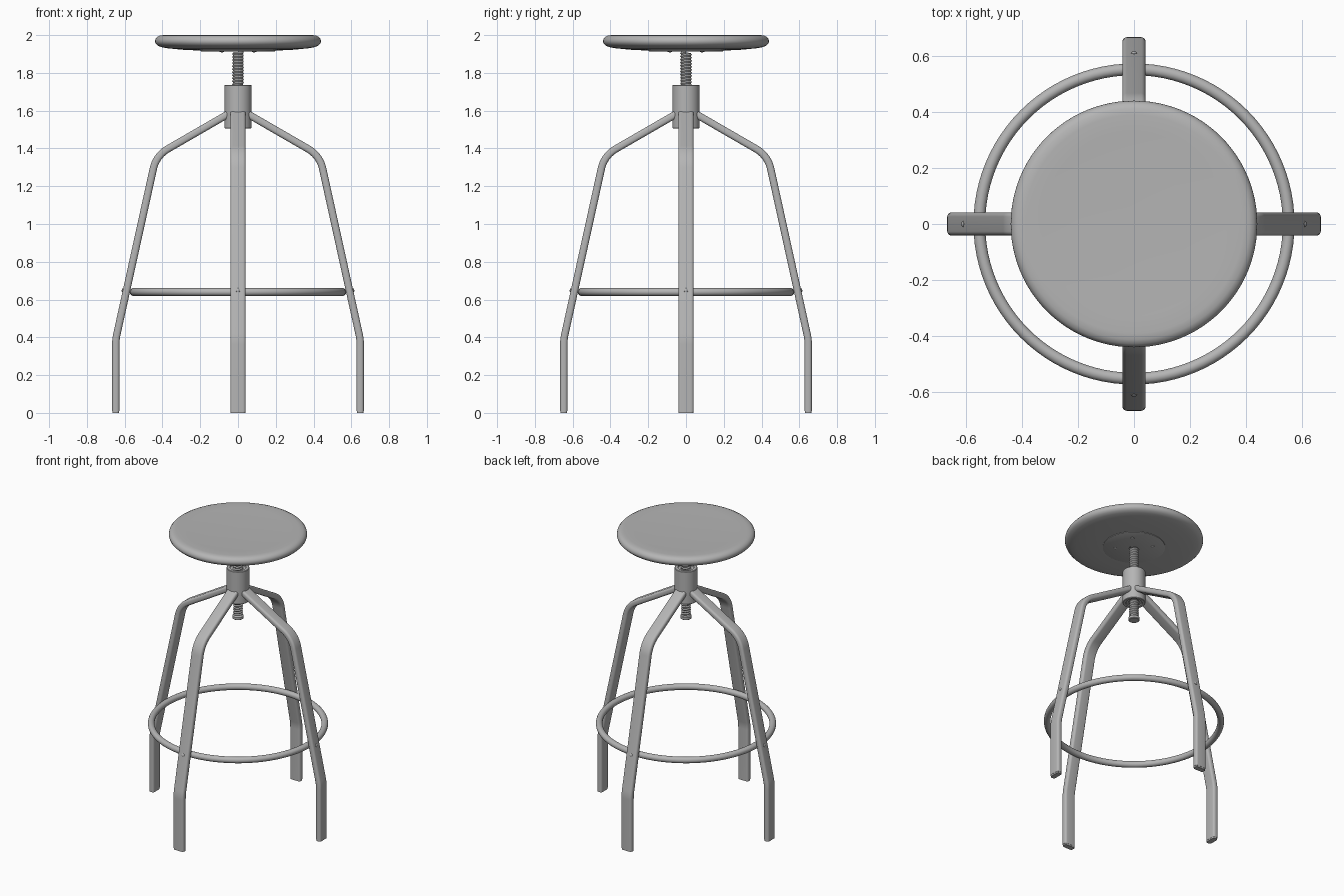
import bpy, bmesh, math
from mathutils import Vector, Matrix

if "Cube" in bpy.data.objects:
    bpy.data.objects.remove(bpy.data.objects["Cube"])

TAU = 2 * math.pi

# Dark grey metal for every part
metal = bpy.data.materials.new("dark_grey")
metal.diffuse_color = (0.46, 0.46, 0.46, 1)
metal.use_nodes = True
metal.node_tree.nodes["Principled BSDF"].inputs["Base Color"].default_value = metal.diffuse_color


def make_object(name, verts, faces, matrix=None, angle=35):
    mesh = bpy.data.meshes.new(name)
    bm = bmesh.new()
    vs = [bm.verts.new(v) for v in verts]
    for f in faces:
        bm.faces.new([vs[i] for i in f])
    bmesh.ops.recalc_face_normals(bm, faces=bm.faces)
    if matrix:
        bm.transform(matrix)
    bm.to_mesh(mesh)
    bm.free()
    mesh.materials.append(metal)
    ob = bpy.data.objects.new(name, mesh)
    bpy.context.collection.objects.link(ob)
    bpy.ops.object.select_all(action='DESELECT')
    ob.select_set(True)
    bpy.context.view_layer.objects.active = ob
    bpy.ops.object.shade_smooth_by_angle(angle=math.radians(angle))
    return ob


def lathe(name, profile, seg=64, closed=False, matrix=None, angle=35):
    """Revolve (r, z) points about z; open profiles get end caps."""
    n = len(profile)
    verts = [(r * math.cos(TAU * i / seg), r * math.sin(TAU * i / seg), z)
             for r, z in profile for i in range(seg)]
    faces = [(k * seg + i, k * seg + (i + 1) % seg,
              (k + 1) % n * seg + (i + 1) % seg, (k + 1) % n * seg + i)
             for k in range(n if closed else n - 1) for i in range(seg)]
    if not closed:
        faces += [tuple(range(seg)), tuple(range((n - 1) * seg, n * seg))]
    return make_object(name, verts, faces, matrix, angle)


def fillet(points, radii, steps=12):
    """Round the inner corners of a 2D polyline."""
    pts = [Vector(p) for p in points]
    out = [pts[0]]
    for i, rad in enumerate(radii, 1):
        a = (pts[i - 1] - pts[i]).normalized()
        b = (pts[i + 1] - pts[i]).normalized()
        half = a.angle(b) / 2
        t = rad / math.tan(half)
        c = pts[i] + (a + b).normalized() * rad / math.sin(half)
        p0, p1 = pts[i] + a * t - c, pts[i] + b * t - c
        for s in range(steps + 1):
            d = p0.lerp(p1, s / steps)
            out.append(c + d.normalized() * rad)
    return out + [pts[-1]]


def rounded_rect(w, h, r, steps=5):
    pts = []
    for q, (sx, sy) in enumerate(((1, 1), (-1, 1), (-1, -1), (1, -1))):
        for s in range(steps + 1):
            a = math.pi / 2 * (q + s / steps)
            pts.append((sx * (w / 2 - r) + r * math.cos(a),
                        sy * (h / 2 - r) + r * math.sin(a)))
    return pts


def sweep(name, path, section, matrix):
    """Sweep a section along a path lying in the xz plane."""
    verts, m, n = [], len(section), len(path)
    for i, p in enumerate(path):
        t = (path[min(i + 1, n - 1)] - path[max(i - 1, 0)]).normalized()
        for u, v in section:
            verts.append((p.x - t.y * v, u, p.y + t.x * v))
    faces = [(i * m + j, i * m + (j + 1) % m,
              (i + 1) * m + (j + 1) % m, (i + 1) * m + j)
             for i in range(n - 1) for j in range(m)]
    faces += [tuple(range(m)), tuple(range((n - 1) * m, n * m))]
    return make_object(name, verts, faces, matrix)


# Seat: round disc with soft rim and gently curved underside
lathe("seat", [(0.01, 1.918), (0.2, 1.918), (0.30, 1.923), (0.37, 1.93), (0.405, 1.936),
               (0.425, 1.944), (0.436, 1.955), (0.44, 1.967), (0.437, 1.98),
               (0.428, 1.991), (0.413, 1.998), (0.39, 2.0), (0.33, 1.998),
               (0.2, 1.995), (0.01, 1.994)], 96)

# Mounting plate and its four screws under the seat
lathe("mounting_plate", [(0.198, 1.92), (0.198, 1.915), (0.196, 1.914), (0.02, 1.914)])
for i in range(4):
    a = math.radians(45 + 90 * i)
    lathe("plate_screw", [(0.013, 1.917), (0.012, 1.912), (0.008, 1.910), (0.004, 1.909)], 20,
          matrix=Matrix.Translation((0.12 * math.cos(a), 0.12 * math.sin(a), 0)))

# Height screw: a helical thread strip with an end stop
seg, turns, pitch, z0 = 32, 32, 0.016, 1.396
verts, faces = [], []
count = seg * turns
for i in range(count + 1):
    a = TAU * i / seg
    for r, dz in ((0.031, 0), (0.026, pitch / 2)):
        verts.append((r * math.cos(a), r * math.sin(a), z0 + pitch * i / seg + dz))
for i in range(count):
    faces.append((2 * i, 2 * i + 1, 2 * i + 3, 2 * i + 2))
    if i + 1 + seg <= count:
        faces.append((2 * i + 1, 2 * (i + seg), 2 * (i + seg + 1), 2 * i + 3))
make_object("height_screw", verts, faces)
lathe("screw_end_stop", [(0.031, 1.378), (0.036, 1.382), (0.036, 1.398), (0.028, 1.402)], 32)

# Hub: tube that holds the screw, with slightly recessed ends
lathe("hub", [(0.069, 1.506), (0.072, 1.509), (0.072, 1.733), (0.069, 1.736), (0.052, 1.736),
              (0.05, 1.728), (0.032, 1.728), (0.032, 1.514), (0.05, 1.514), (0.052, 1.506)],
      closed=True)

# Four bent legs with foot pads and footrest bolts
path = fillet([(0.045, 1.586), (0.433, 1.362), (0.647, 0.39), (0.647, 0.01)], [0.16, 0.25])
section = rounded_rect(0.082, 0.039, 0.015)
pad = rounded_rect(0.079, 0.036, 0.014)
sides = ["right", "back", "left", "front"]
for i, side in enumerate(sides):
    turn = Matrix.Rotation(i * math.pi / 2, 4, 'Z')
    sweep(side + "_leg", path, section, turn)
    sweep(side + "_foot_pad", [Vector((0.647, 0.012)), Vector((0.647, 0))], pad, turn)
    place = (turn @ Matrix.Translation((0.59, 0, 0.645))
             @ Matrix.Rotation(math.radians(77.6), 4, 'Y'))
    lathe(side + "_footrest_bolt", [(0.006, -0.03), (0.011, 0.016), (0.011, 0.022),
                                    (0.007, 0.025), (0.003, 0.026)], 20, matrix=place)

# Footrest ring inside the legs
lathe("footrest_ring", [(0.552 + 0.021 * math.cos(TAU * k / 20), 0.64 + 0.021 * math.sin(TAU * k / 20))
                        for k in range(20)], 96, closed=True)
